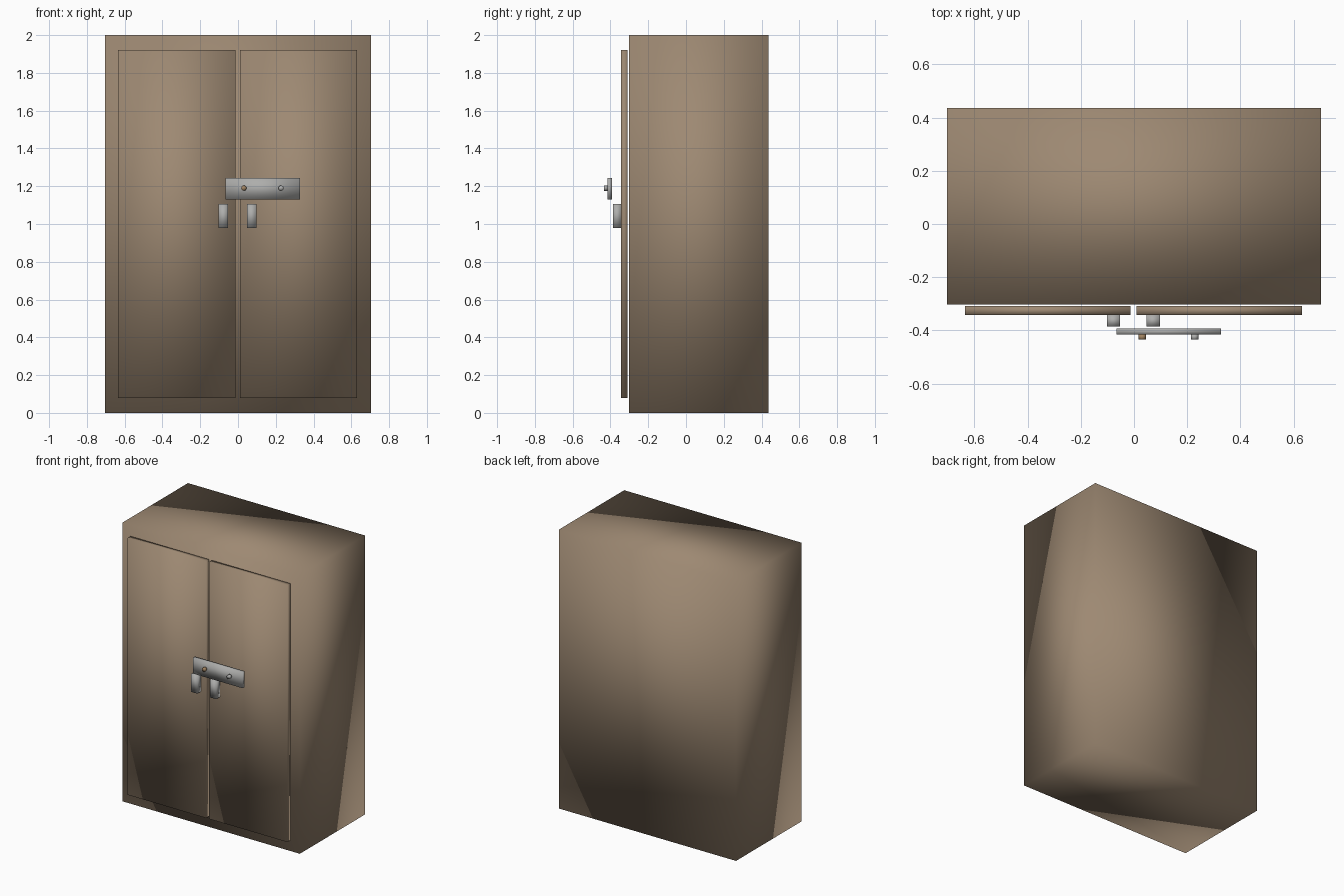
import bpy
from math import pi

cube = bpy.data.objects.get("Cube")
if cube:
    bpy.data.objects.remove(cube, do_unlink=True)


def material(name, r, g, b):
    m = bpy.data.materials.new(name)
    m.use_nodes = True
    m.diffuse_color = (r, g, b, 1)
    m.node_tree.nodes["Principled BSDF"].inputs["Base Color"].default_value = (r, g, b, 1)
    return m


brown = material("brown_wood", 0.34, 0.25, 0.17)
steel = material("grey_steel", 0.42, 0.42, 0.41)
bronze = material("bronze", 0.36, 0.23, 0.12)


def finish(name, mat):
    ob = bpy.context.object
    ob.name = name
    ob.data.materials.append(mat)
    bpy.ops.object.transform_apply(location=False, rotation=True, scale=True)
    bpy.ops.object.shade_smooth()
    return ob


def box(name, mat, x, y, z):
    """Softly shaded box spanning the (low, high) pairs."""
    spans = (x, y, z)
    bpy.ops.mesh.primitive_cube_add(size=1, location=[(a + b) / 2 for a, b in spans])
    bpy.context.object.scale = [b - a for a, b in spans]
    return finish(name, mat)


def bolt(name, mat, x):
    bpy.ops.mesh.primitive_cylinder_add(vertices=16, radius=0.014, depth=0.02,
                                        location=(x, -0.425, 1.19),
                                        rotation=(pi / 2, 0, 0))
    return finish(name, mat)


# Cabinet body
box("cabinet_body", brown, (-0.703, 0.703), (-0.303, 0.437), (0, 2))

# Doors, standing just clear of the body
box("right_door", brown, (-0.635, -0.014), (-0.343, -0.309), (0.08, 1.922))
box("left_door", brown, (0.01, 0.631), (-0.343, -0.309), (0.08, 1.922))

# Door handles
box("right_handle", steel, (-0.102, -0.052), (-0.386, -0.343), (0.978, 1.105))
box("left_handle", steel, (0.047, 0.097), (-0.386, -0.343), (0.978, 1.105))

# Locking bar and its bolts
box("lock_bar", steel, (-0.065, 0.328), (-0.416, -0.393), (1.13, 1.244))
bolt("right_bolt", bronze, 0.031)
bolt("left_bolt", steel, 0.228)
